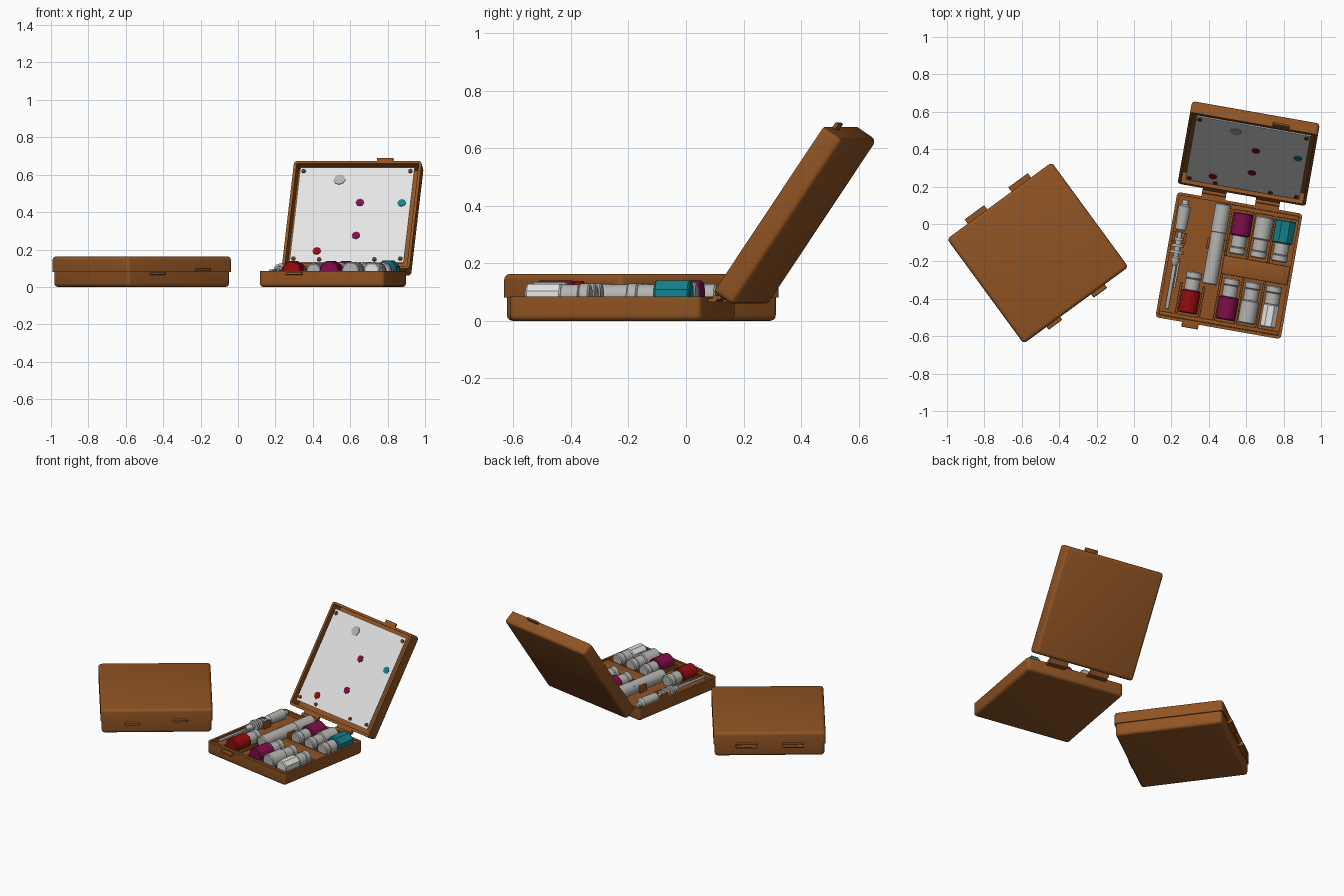
import bpy, bmesh, math
from mathutils import Matrix, Vector

if "Cube" in bpy.data.objects:
    bpy.data.objects.remove(bpy.data.objects["Cube"])

def material(name, c):
    m = bpy.data.materials.new(name)
    m.diffuse_color = (*c, 1)
    m.use_nodes = True
    m.node_tree.nodes["Principled BSDF"].inputs["Base Color"].default_value = m.diffuse_color
    return m

BROWN = material("brown_case", (0.28, 0.088, 0.017))
GREY = material("light_grey", (0.45, 0.45, 0.44))
WHITE = material("white", (0.78, 0.78, 0.79))
MAGENTA = material("magenta", (0.21, 0.004, 0.066))
TEAL = material("teal", (0.006, 0.22, 0.27))
RED = material("red", (0.29, 0.004, 0.005))
SCREW = material("dark_brown", (0.12, 0.045, 0.015))

T = Matrix.Translation
def R(deg, axis):
    return Matrix.Rotation(math.radians(deg), 4, axis)

def finish(bm, name, mat, M, smooth=True):
    bmesh.ops.recalc_face_normals(bm, faces=bm.faces)
    bm.transform(M)
    me = bpy.data.meshes.new(name)
    bm.to_mesh(me)
    bm.free()
    me.materials.append(mat)
    o = bpy.data.objects.new(name, me)
    bpy.context.collection.objects.link(o)
    if smooth:
        bpy.ops.object.select_all(action='DESELECT')
        o.select_set(True)
        bpy.context.view_layer.objects.active = o
        bpy.ops.object.shade_smooth_by_angle(angle=math.radians(35))
    return o

def box(name, lo, hi, mat, M, bevel=0.0):
    bm = bmesh.new()
    bmesh.ops.create_cube(bm, size=1)
    lo, hi = Vector(lo), Vector(hi)
    for v in bm.verts:
        v.co = Vector([lo[i] + (v.co[i] + 0.5) * (hi[i] - lo[i]) for i in range(3)])
    if bevel:
        bmesh.ops.bevel(bm, geom=bm.edges[:], offset=bevel, segments=2,
                        profile=0.5, affect='EDGES')
    return finish(bm, name, mat, M)

def tray(name, size, height, depth, wall, M):
    """Rounded shell, open towards +z."""
    bm = bmesh.new()
    bmesh.ops.create_cube(bm, size=1)
    for v in bm.verts:
        v.co = Vector((v.co.x * size, v.co.y * size, (v.co.z + 0.5) * height))
    edges = [e for e in bm.edges if not all(v.co.z > height - 1e-4 for v in e.verts)]
    bmesh.ops.bevel(bm, geom=edges, offset=0.02, segments=4, profile=0.5, affect='EDGES')
    bm.normal_update()
    top = [max((f for f in bm.faces if f.normal.z > 0.9), key=lambda f: f.calc_area())]
    bmesh.ops.inset_region(bm, faces=top, thickness=wall)
    bmesh.ops.translate(bm, verts=top[0].verts[:], vec=(0, 0, 0))
    ext = bmesh.ops.extrude_discrete_faces(bm, faces=top)['faces']
    bmesh.ops.translate(bm, verts=list({v for f in ext for v in f.verts}), vec=(0, 0, -depth))
    # join the cavity floor to the rim
    floor = ext[0]
    rim = [e for e in bm.edges if e.is_boundary]
    if rim:
        bmesh.ops.bridge_loops(bm, edges=rim)
    return finish(bm, name, BROWN, M)

def lathe(name, x, profile, mat, M, z=0.087, seg=24):
    """Turned part lying along y; profile is (y, radius) pairs."""
    bm = bmesh.new()
    rings = []
    for y, r in profile:
        rings.append([bm.verts.new((x + r * math.cos(a), y, z + r * math.sin(a)))
                      for a in (2 * math.pi * (i + 0.5) / seg for i in range(seg))])
    for a, b in zip(rings, rings[1:]):
        for i in range(seg):
            j = (i + 1) % seg
            bm.faces.new((a[i], a[j], b[j], b[i]))
    bm.faces.new(rings[0])
    bm.faces.new(rings[-1])
    return finish(bm, name, mat, M)

def rod(name, x, y0, y1, r, mat, M, seg=24, c=0.006):
    lathe(name, x, [(y0, r - c), (y0 + c, r), (y1 - c, r), (y1, r - c)], mat, M, seg=seg)

def disc(name, x, y, z, r, h, mat, M, seg=8):
    bm = bmesh.new()
    bmesh.ops.create_cone(bm, cap_ends=True, segments=seg, radius1=r, radius2=r, depth=h)
    finish(bm, name, mat, M @ T((x, y, z)))

HY, HZ = 0.37, 0.08     # hinge axis

def case(prefix, M, opening):
    """Case shell: base, lid turned about the hinge, tabs. Returns lid matrix."""
    L = M @ T((0, HY, HZ)) @ R(-opening, 'X') @ T((0, -HY, -HZ))
    tray(prefix + "_base", 0.68, 0.085, 0.027, 0.016, M)
    tray(prefix + "_lid", 0.694, 0.082, 0.07, 0.016, L @ T((0, 0, 0.163)) @ R(180, 'X'))
    box(prefix + "_base_tab", (-0.195, -0.366, 0.064), (-0.105, -0.33, 0.078), BROWN, M, 0.004)
    box(prefix + "_lid_tab", (0.10, -0.37, 0.084), (0.19, -0.34, 0.098), BROWN, L, 0.004)
    for i, x in enumerate((-0.145, 0.145)):
        rodname = f"{prefix}_hinge_{i}"
        lathe(rodname, 0, [(-0.065, 0.01), (0.065, 0.01)], BROWN,
              M @ T((x, HY - 0.004, HZ)) @ R(90, 'Z'), z=0, seg=12)
        box(rodname + "_base_leaf", (x - 0.065, 0.33, 0.066), (x + 0.065, HY, 0.078), BROWN, M)
        box(rodname + "_lid_leaf", (x - 0.065, 0.335, 0.082), (x + 0.065, HY, 0.094), BROWN, L)
    return L

# closed case
case("closed_case", T((-0.515, -0.155, 0)) @ R(36.2, 'Z'), 0)

# open case
M = T((0.508, -0.222, 0)) @ R(-10, 'Z')
L = case("open_case", M, 124)

# lid lining card with screws and paint spots
box("lining_card", (-0.31, -0.31, 0.087), (0.31, 0.305, 0.094), WHITE, L)
for i, (x, y) in enumerate(((-.29, -.285), (.29, -.285), (-.29, .28), (.29, .28), (-.15, .285), (.15, .285))):
    disc(f"lining_screw_{i}", x, y, 0.085, 0.012, 0.008, SCREW, L, 12)
for i, (x, y, m) in enumerate(((.035, -.082, MAGENTA), (.035, .13, MAGENTA),
                               (-.168, .23, RED), (.263, -.08, TEAL), (-.09, -.23, GREY))):
    disc(f"paint_spot_{i}", x, y, 0.0855, 0.023 if m != GREY else 0.032, 0.004, m, L)

# compartment dividers
def divider(name, x0, y0, x1, y1, z=0.08):
    box(name, (x0, y0, 0.05), (x1, y1, z), BROWN, M, 0.003)
divider("cross_divider", -0.035, -0.05, 0.323, 0.05)
divider("front_ledge", -0.323, -0.323, 0.323, -0.302)
divider("back_ledge", -0.12, 0.30, 0.323, 0.323)
for i, x in enumerate((-0.03, 0.088, 0.203)):
    divider(f"back_divider_{i}", x - 0.006, 0.05, x + 0.006, 0.305)
    divider(f"front_divider_{i}", x - 0.006, -0.305, x + 0.006, -0.05)
for i, x in enumerate((-0.235, -0.112)):
    divider(f"side_divider_{i}", x - 0.006, -0.305, x + 0.006, -0.13)
# clips gripping the tube and the pen
for x, y, w, n in ((-0.085, 0.10, 0.045, "tube_clip"), (-0.288, 0.10, 0.03, "pen_clip")):
    for s in (-1, 1):
        divider(f"{n}_{'left' if s < 0 else 'right'}", x + s * w - 0.007, y - 0.03,
                x + s * w + 0.007, y + 0.03, 0.105)

# pen brush: handle, ringed neck and flat blade
lathe("pen_handle", -0.288, [(.13, .014), (.145, .03), (.27, .034), (.28, .018), (.305, .016)], GREY, M)
lathe("pen_neck", -0.288, [(-.05, .012), (-.03, .022), (-.01, .024), (0, .014), (.015, .014), (.015, .038),
      (.03, .038), (.03, .016), (.05, .016), (.05, .034), (.065, .034), (.065, .016), (.085, .016),
      (.085, .028), (.10, .028), (.10, .012), (.135, .012)], GREY, M)
box("pen_blade", (-0.298, -0.285, 0.08), (-0.278, -0.04, 0.092), GREY, M, 0.003)
box("pen_blade_side", (-0.274, -0.17, 0.08), (-0.262, -0.02, 0.092), GREY, M, 0.003)

# long tube
rod("long_tube", -0.086, -0.118, 0.29, 0.04, GREY, M)
rod("long_tube_cap", -0.086, 0.16, 0.32, 0.042, GREY, M)

# bottles: (name, x, direction of the cap, cap material, cap radius, cap sides)
bottles = (("magenta_back", .03, 1, MAGENTA, .053, 24), ("grey_back", .145, 1, GREY, .048, 24),
           ("teal_back", .26, 1, TEAL, .058, 8), ("red_front", -.175, -1, RED, .053, 12),
           ("magenta_front", .03, -1, MAGENTA, .053, 24), ("grey_front", .145, -1, GREY, .048, 24),
           ("white_front", .26, -1, WHITE, .045, 8))
for n, x, s, m, r, seg in bottles:
    B = M if s > 0 else M @ R(180, 'Z')
    X = x * s
    rod(n + "_cap", X, 0.165, 0.29, r, m, B, seg)
    rod(n + "_collar", X, 0.10, 0.17, 0.04, GREY, B)
    rod(n + "_foot", X, 0.065, 0.105, 0.043, GREY, B)
